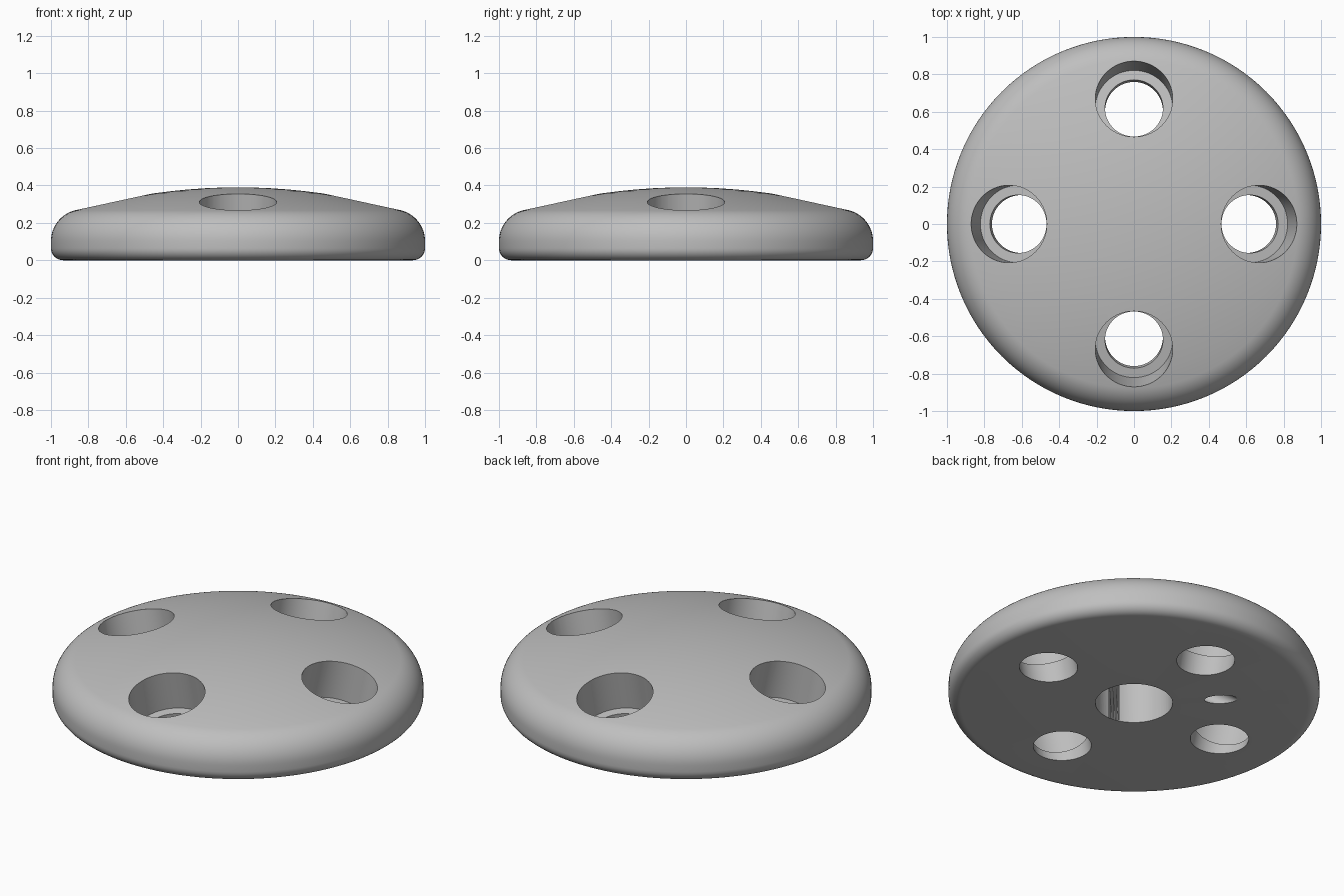
import bpy, bmesh
from math import sin, cos, pi, radians, asin
from mathutils import Vector

if "Cube" in bpy.data.objects:
    bpy.data.objects.remove(bpy.data.objects["Cube"], do_unlink=True)

grey = bpy.data.materials.new("plain_grey")
grey.use_nodes = True
colour = (0.52, 0.52, 0.52, 1)
grey.diffuse_color = colour
grey.node_tree.nodes["Principled BSDF"].inputs["Base Color"].default_value = colour

HEIGHT, DOME_R = 0.39, 3.16
EDGE_R, FOOT_R = 0.17, 0.065


def dome_z(r):
    return HEIGHT - DOME_R + (DOME_R ** 2 - r * r) ** 0.5


def make_object(name, bm):
    mesh = bpy.data.meshes.new(name)
    bm.to_mesh(mesh)
    bm.free()
    mesh.materials.append(grey)
    ob = bpy.data.objects.new(name, mesh)
    bpy.context.collection.objects.link(ob)
    return ob


def arc(cx, cz, radius, start, end, steps):
    return [(cx + radius * cos(start + (end - start) * i / steps),
             cz + radius * sin(start + (end - start) * i / steps))
            for i in range(steps + 1)]


# Domed disc: half profile spun around z
tilt_end = asin((1 - EDGE_R) / (DOME_R - EDGE_R))
edge_z = HEIGHT - DOME_R + (DOME_R - EDGE_R) * cos(tilt_end)
profile = [(0, 0)]
profile += arc(1 - FOOT_R, FOOT_R, FOOT_R, -pi / 2, 0, 8)
profile += arc(1 - EDGE_R, edge_z, EDGE_R, 0, pi / 2 - tilt_end, 14)
rim = DOME_R * sin(tilt_end)
profile += [(rim * (1 - i / 10), dome_z(rim * (1 - i / 10))) for i in range(1, 11)]

bm = bmesh.new()
verts = [bm.verts.new((r, 0, z)) for r, z in profile]
edges = [bm.edges.new(pair) for pair in zip(verts, verts[1:])]
bmesh.ops.spin(bm, geom=verts + edges, cent=(0, 0, 0), axis=(0, 0, 1),
               angle=2 * pi, steps=128, use_duplicate=False)
bmesh.ops.remove_doubles(bm, verts=bm.verts, dist=0.0001)
bmesh.ops.recalc_face_normals(bm, faces=bm.faces)
disc = make_object("domed_disc", bm)


def drill(name, radius, start, end):
    """Cut a round bore running from start to end."""
    start, end = Vector(start), Vector(end)
    bm = bmesh.new()
    bmesh.ops.create_cone(bm, cap_ends=True, segments=64, radius1=radius,
                          radius2=radius, depth=(end - start).length)
    cutter = make_object(name, bm)
    cutter.hide_render = True
    cutter.location = (start + end) / 2
    cutter.rotation_euler = (end - start).to_track_quat('Z', 'Y').to_euler()
    bpy.context.view_layer.update()
    mod = disc.modifiers.new(name, 'BOOLEAN')
    mod.operation = 'DIFFERENCE'
    mod.solver = 'EXACT'
    mod.object = cutter
    bpy.ops.object.modifier_apply(modifier=name)
    bpy.data.objects.remove(cutter, do_unlink=True)


bpy.ops.object.select_all(action='DESELECT')
disc.select_set(True)
bpy.context.view_layer.objects.active = disc

# Four stepped holes, square to the dome surface
HOLE_RADIUS = 0.67
for k in range(4):
    out = Vector((cos(k * pi / 2), sin(k * pi / 2), 0))
    mouth = out * HOLE_RADIUS + Vector((0, 0, dome_z(HOLE_RADIUS)))
    axis = (mouth - Vector((0, 0, HEIGHT - DOME_R))).normalized()
    drill("counterbore", 0.207, mouth - axis * 0.24, mouth + axis * 0.3)
    drill("through_hole", 0.155, mouth - axis * 0.6, mouth - axis * 0.1)

# Blind socket in the middle of the underside
drill("centre_socket", 0.208, (0, 0, -0.2), (0, 0, 0.26))

# Slanted channel from the underside into the socket
out = Vector((cos(radians(135)), sin(radians(135)), 0))
slope = (out * cos(radians(30)) - Vector((0, 0, sin(radians(30))))).normalized()
entry = out * 0.47
drill("slanted_channel", 0.044, entry - slope * 0.42, entry + slope * 0.3)

bpy.ops.object.shade_smooth_by_angle(angle=radians(30))
